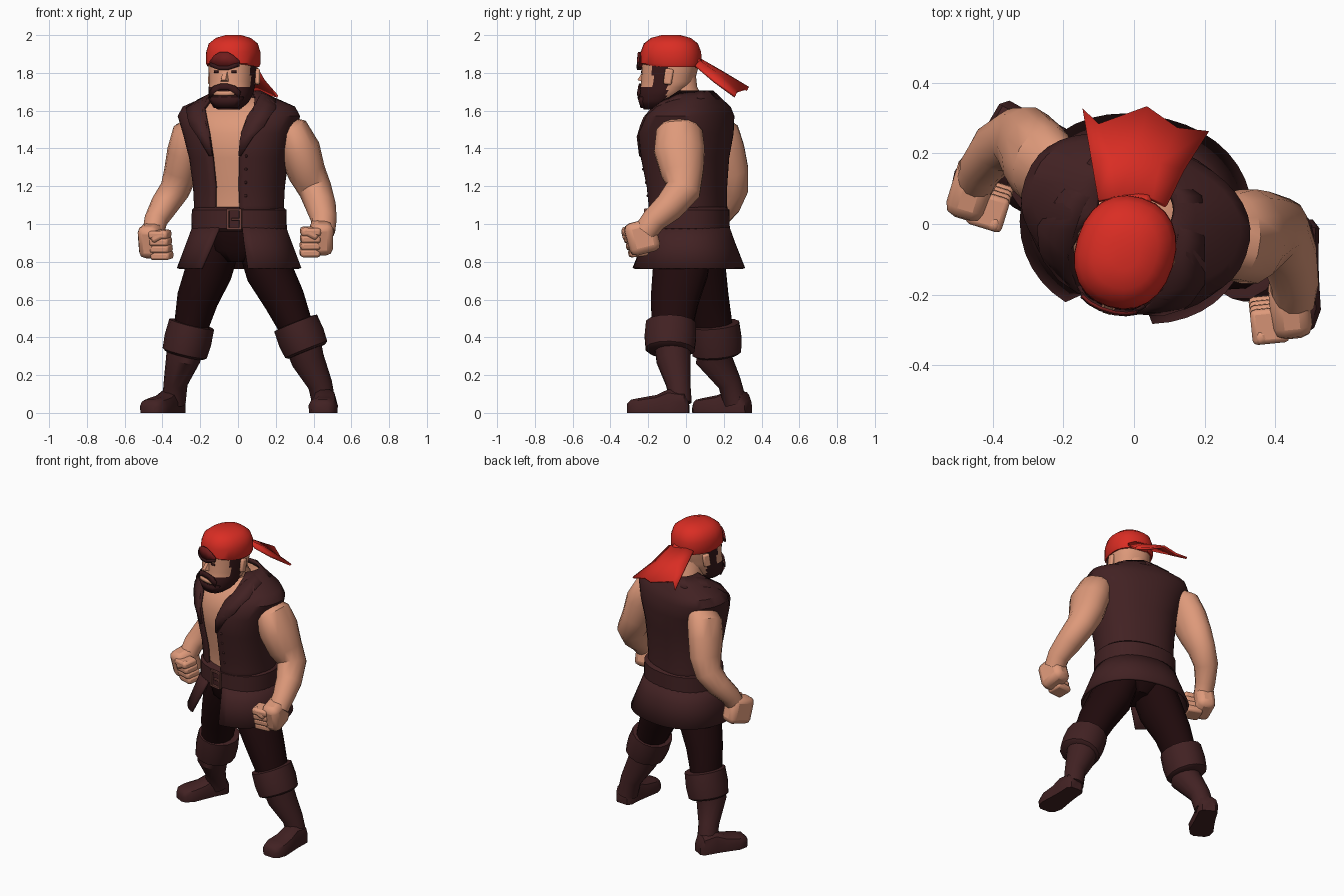
import bpy, bmesh, math
from mathutils import Vector, Matrix

if "Cube" in bpy.data.objects:
    bpy.data.objects.remove(bpy.data.objects["Cube"])

def material(name, r, g, b):
    m = bpy.data.materials.new(name)
    m.diffuse_color = (r, g, b, 1)
    m.use_nodes = True
    m.node_tree.nodes["Principled BSDF"].inputs["Base Color"].default_value = m.diffuse_color
    return m

SKIN = material("skin", 0.73, 0.32, 0.195)
LEATHER = material("dark brown leather", 0.054, 0.0155, 0.0165)
PANTS = material("near black cloth", 0.014, 0.003, 0.0035)
RED = material("red cloth", 0.70, 0.026, 0.017)
HAIR = material("dark hair", 0.038, 0.009, 0.010)
DEEP = material("deep red", 0.16, 0.012, 0.012)
METAL = material("buckle", 0.16, 0.055, 0.045)

def build(name, verts, faces, mats, angle=40, thick=0, bevel=0):
    me = bpy.data.meshes.new(name)
    me.from_pydata([tuple(v) for v in verts], [], faces)
    bm = bmesh.new()
    bm.from_mesh(me)
    bmesh.ops.recalc_face_normals(bm, faces=bm.faces)
    bm.to_mesh(me)
    bm.free()
    for m in (mats if isinstance(mats, list) else [mats]):
        me.materials.append(m)
    o = bpy.data.objects.new(name, me)
    bpy.context.collection.objects.link(o)
    bpy.ops.object.select_all(action='DESELECT')
    o.select_set(True)
    bpy.context.view_layer.objects.active = o
    bpy.ops.object.shade_smooth_by_angle(angle=math.radians(angle))
    if thick:
        s = o.modifiers.new("thickness", 'SOLIDIFY')
        s.thickness, s.offset = thick, 0
    if bevel:
        b = o.modifiers.new("bevel", 'BEVEL')
        b.width, b.segments = bevel, 2
    return o

def loft(name, rings, mats, closed=True, caps=True, **kw):
    n = len(rings[0])
    faces = [(i*n+j, i*n+(j+1) % n, (i+1)*n+(j+1) % n, (i+1)*n+j)
             for i in range(len(rings)-1) for j in range(n if closed else n-1)]
    if closed and caps:
        faces += [tuple(range(n)), tuple((len(rings)-1)*n+j for j in range(n))]
    return build(name, [v for r in rings for v in r], faces, mats, **kw)

def oval(t, rx, ry, k=0.9):
    # t = 0 faces the front (-y), growing towards +x
    s, c = math.sin(t), math.cos(t)
    return (rx*math.copysign(abs(s)**k, s), -ry*math.copysign(abs(c)**k, c))

def place(x, y, z, turn, cx, cy):
    a = math.radians(turn)
    return Vector((cx+x*math.cos(a)-y*math.sin(a), cy+x*math.sin(a)+y*math.cos(a), z))

def arc(a, b, n):
    return [math.radians(a+(b-a)*i/n) for i in range(n+1)]

def tube(name, path, mat, n=14):
    # path points: x, y, z, radius across, [radius front to back]
    pts = [Vector(p[:3]) for p in path]
    rings = []
    for i, p in enumerate(path):
        d = (pts[min(i+1, len(pts)-1)]-pts[max(i-1, 0)]).normalized()
        u = d.cross(Vector((0, 1, 0))).normalized()
        v = d.cross(u)
        rings.append([pts[i]+u*p[3]*math.cos(2*math.pi*j/n)+v*p[-1]*math.sin(2*math.pi*j/n)
                      for j in range(n)])
    return loft(name, rings, mat)

def box(name, c, size, mat, rot=(0, 0, 0), bevel=0.0):
    R = Matrix.Rotation(rot[2], 3, 'Z') @ Matrix.Rotation(rot[1], 3, 'Y') @ Matrix.Rotation(rot[0], 3, 'X')
    vs = [Vector(c)+R @ Vector((x*size[0]/2, y*size[1]/2, z*size[2]/2))
          for x in (-1, 1) for y in (-1, 1) for z in (-1, 1)]
    fs = [(0, 1, 3, 2), (4, 6, 7, 5), (0, 4, 5, 1), (2, 3, 7, 6), (0, 2, 6, 4), (1, 5, 7, 3)]
    return build(name, vs, fs, mat, bevel=bevel)

# Torso shape: z, centre y, half width, half depth, half angle of vest opening
TORSO = [(1.00, .015, .225, .185, 14), (1.10, .01, .225, .185, 14), (1.20, .005, .23, .19, 13),
         (1.35, -.005, .25, .21, 14), (1.48, 0, .285, .225, 15), (1.57, .02, .318, .20, 18),
         (1.615, .035, .295, .165, 24), (1.67, .045, .165, .11, 42), (1.70, .045, .105, .085, 60)]

def torso(z, t, off=0):
    for a, b in zip(TORSO, TORSO[1:]):
        if z <= b[0]:
            break
    f = min(1, (z-a[0])/(b[0]-a[0]))
    cy, rx, ry = (a[i]+(b[i]-a[i])*f for i in (1, 2, 3))
    x, y = oval(t, rx+off, ry+off, .87)
    return place(x, y, z, -19, .005, cy)

loft("chest", [[torso(s[0], t, -.014) for t in arc(0, 350, 35)] for s in TORSO[:-1]], SKIN)
loft("vest", [[torso(s[0], t, .004) for t in arc(s[4], 360-s[4], 36)] for s in TORSO],
     LEATHER, closed=False, thick=.018)
tube("neck", [(-.01, .03, 1.58, .10), (-.02, -.02, 1.70, .085), (-.025, -.04, 1.82, .09)], SKIN)

# Lapels running into the collar, as a strip of inner and outer edges
INNER = [(13, 1.36), (14, 1.45), (17, 1.53), (23, 1.60), (38, 1.655), (75, 1.69), (130, 1.70), (180, 1.70)]
OUTER = [(16, 1.36), (28, 1.46), (38, 1.52), (40, 1.56), (50, 1.61), (80, 1.655), (130, 1.66), (180, 1.66)]
for side, tag in ((1, "left"), (-1, "right")):
    loft("lapel_"+tag, [[torso(z, side*math.radians(a), .017) for a, z in e] for e in (INNER, OUTER)],
         LEATHER, closed=False, thick=.014)
for i in range(4):
    p = torso(1.15+.07*i, math.radians(22), .012)
    box("vest_button", p, (.014, .012, .014), LEATHER, bevel=.004)

# Belt, buckle and open coat skirt
def band(z, rx, ry, ts, turn=-10, c=(.006, .015)):
    return [place(*oval(t, rx, ry), z, turn, *c) for t in ts]

loft("belt", [band(z, r, r-.038, arc(0, 350, 35)) for z, r in
              ((.96, .235), (.975, .252), (1.075, .25), (1.09, .232))], LEATHER)
for dx, dz, w, h in ((0, .05, .075, .014), (0, -.05, .075, .014), (-.034, 0, .014, .11),
                     (.034, 0, .014, .11), (.01, 0, .05, .012)):
    box("buckle_bar", (-.02+dx, -.208-dx*.17, 1.025+dz), (w, .016, h), METAL, (0, 0, -.17), .003)
loft("coat_skirt", [band(z, rx, ry, arc(a, b, 36)) for z, rx, ry, a, b in
                    ((1.0, .235, .20, 10, 347), (.90, .272, .235, 12, 341), (.765, .322, .288, 15, 334))],
     LEATHER, closed=False, thick=.014)

# Pants
loft("pants_seat", [band(z, rx, ry, arc(0, 345, 23)) for z, rx, ry in
                    ((.80, .07, .10), (.86, .17, .155), (.98, .215, .18))], PANTS)
tube("pants_leg_left", [(.09, .0, .95, .11, .15), (.165, -.03, .75, .125, .15),
                        (.245, -.06, .60, .11, .13), (.31, -.075, .45, .09, .11)], PANTS)
tube("pants_leg_right", [(-.08, .04, .95, .11, .15), (-.155, .07, .75, .125, .145),
                         (-.215, .11, .60, .11, .12), (-.25, .14, .45, .09, .11)], PANTS)

# Boots: shaft, folded cuff and foot
def boot(tag, shaft, top, bottom, heel, toe):
    tube("boot_shaft_"+tag, shaft, LEATHER)
    a, b = Vector(top), Vector(bottom)
    ring = [(-.02, .108, .118), (.0, .122, .135), (.5, .126, .140), (.93, .120, .132), (1.0, .104, .115)]
    tube("boot_cuff_"+tag, [(*a.lerp(b, f), rx, ry) for f, rx, ry in ring], LEATHER)
    h, d = Vector(heel), Vector(toe)-Vector(heel)
    n = Vector((-d.y, d.x)).normalized()
    rings = []
    for s, w, z in ((0, .04, .07), (.07, .06, .11), (.33, .062, .125), (.52, .068, .095),
                    (.78, .078, .08), (.94, .062, .07), (1, .036, .05)):
        c = h+d*s
        rings.append([(*(c+n*w*k), z*f) for k, f in
                      ((-.96, 0), (-1, .5), (-.82, .85), (-.4, 1), (.4, 1), (.82, .85), (1, .5), (.96, 0))])
    loft("boot_foot_"+tag, rings, LEATHER)

boot("left", [(.335, -.075, .40, .10), (.37, -.065, .28, .088, .093), (.435, -.04, .15, .065),
              (.455, -.03, .05, .062)], (.305, -.08, .475), (.365, -.085, .325), (.466, .015), (.447, -.31))
boot("right", [(-.27, .16, .40, .10), (-.29, .145, .29, .092, .097), (-.33, .23, .16, .064),
               (-.34, .262, .05, .062)], (-.245, .15, .47), (-.285, .165, .305), (-.318, .33), (-.474, .05))

# Arms
tube("arm_left", [(.22, -.03, 1.525, .06, .09), (.28, -.035, 1.485, .10, .125), (.325, -.035, 1.39, .112, .137),
                  (.365, -.02, 1.27, .10, .115), (.41, -.015, 1.18, .088, .095), (.44, -.09, 1.09, .08),
                  (.455, -.17, 1.02, .068), (.45, -.215, .96, .064)], SKIN)
tube("arm_right", [(-.21, .13, 1.525, .06, .09), (-.255, .165, 1.475, .095, .12), (-.28, .19, 1.38, .096, .125),
                   (-.303, .225, 1.27, .09, .11), (-.335, .24, 1.18, .08, .09), (-.39, .215, 1.10, .074),
                   (-.435, .155, 1.02, .062), (-.45, .115, .95, .057)], SKIN)

# Fists: palm, four curled fingers and a thumb
def fist(tag, c, turn, side):
    def at(x, y, z):
        return Vector(c)+Matrix.Rotation(turn, 3, 'Z') @ Vector((x*side, y, z))
    box("palm_"+tag, at(.028, .01, .01), (.115, .165, .175), SKIN, (.25, 0, turn), .035)
    for i in range(4):
        box("finger_"+tag, at(-.035, -.04+i*.012, .04-i*.037), (.105, .10, .044), SKIN, (.1, 0, turn), .014)
    box("thumb_"+tag, at(-.04, -.07, .03), (.09, .04, .04), SKIN, (0, .5*side, turn), .014)

fist("left", (.415, -.245, .92), .1, 1)
fist("right", (-.435, .085, .905), -.3, -1)

# Head: skin with beard and sideburns chosen by direction and height
def head(x, y, z):
    return place(x, y, z, -17, -.025, -.08)

FACE = [(1.605, -.085, .055, .06), (1.64, -.075, .10, .09), (1.69, -.045, .115, .122),
        (1.74, -.02, .118, .138), (1.80, -.008, .122, .145), (1.86, 0, .125, .15)]

def face_pt(t, z, off=0):
    for a, b in zip(FACE, FACE[1:]):
        if z <= b[0]:
            break
    f = min(1, (z-a[0])/(b[0]-a[0]))
    cy, rx, ry = (a[i]+(b[i]-a[i])*f for i in (1, 2, 3))
    x, y = oval(t, rx+off, ry+off, .85)
    return head(x, y+cy, z)

zs = [1.605+.015*i for i in range(18)]
o = loft("head", [[face_pt(t, z) for t in arc(0, 352.5, 47)] for z in zs], [SKIN, HAIR])
for p in o.data.polygons:
    c = p.center
    q = Matrix.Rotation(math.radians(17), 3, 'Z') @ (c-Vector((-.025, -.08, 0)))
    a = abs(math.degrees(math.atan2(q.x, -q.y)))
    if (c.z < 1.725 and a < 97) or (60 < a < 95 and c.z > 1.72):
        p.material_index = 1

def patch(name, low, high, degs, mat, off, thick=.009):
    ts = [math.radians(d) for d in degs]
    return loft(name, [[face_pt(t, z, off) for t, z in zip(ts, r)] for r in (low, high)], mat,
                closed=False, thick=thick)

patch("moustache", [1.665, 1.69, 1.712, 1.712, 1.69, 1.665], [1.70, 1.73, 1.742, 1.742, 1.73, 1.70],
      [-40, -25, -7, 7, 25, 40], HAIR, .009)
patch("lower_lip", [1.68]*4, [1.704]*4, [-24, -8, 8, 24], SKIN, .008)
patch("chin_beard", [1.615]*6, [1.672]*6, [-55, -30, -10, 10, 30, 55], HAIR, .008)
DEG = [-30, -18, -6, 6, 18, 30]
patch("brow_fold", [1.84, 1.84, 1.832, 1.832, 1.84, 1.84], [1.862, 1.892, 1.91, 1.91, 1.892, 1.862],
      DEG, DEEP, .022)
patch("brows", [1.835, 1.825, 1.815, 1.815, 1.825, 1.835], [1.855, 1.848, 1.835, 1.835, 1.848, 1.855],
      DEG, HAIR, .024)
for s in (-1, 1):
    patch("eye", [1.80]*3, [1.812]*3, [s*14, s*20, s*26], HAIR, .003, .005)
    box("ear", head(s*.127, .025, 1.78), (.025, .045, .085), SKIN, (-.15, 0, -.3+s*.25), .01)
build("nose", [head(*v) for v in ((-.013, -.14, 1.825), (.013, -.14, 1.825), (-.026, -.145, 1.752),
                                  (.026, -.145, 1.752), (-.012, -.182, 1.762), (.012, -.182, 1.762))],
      [(0, 1, 5, 4), (0, 4, 2), (1, 3, 5), (2, 4, 5, 3), (0, 2, 3, 1)], SKIN)

# Head scarf and its trailing tail
rings = []
for z, rx, ry in ((1.83, .133, .156), (1.85, .141, .162), (1.91, .140, .160), (1.955, .127, .143),
                  (1.985, .09, .105), (2.0, .04, .05)):
    rings.append([head(*oval(t, rx, ry), z + (.02*max(0, math.cos(t)) if z < 1.84 else 0))
                  for t in arc(0, 345, 23)])
loft("scarf", rings, RED)
box("scarf_knot", (.0, .065, 1.85), (.10, .04, .05), RED, (-.4, 0, -.1), .016)
loft("scarf_tail", [
    [(-.10, .065, 1.86), (-.05, .075, 1.87), (0, .08, 1.86), (.05, .07, 1.86), (.09, .05, 1.84)],
    [(-.12, .18, 1.795), (-.06, .18, 1.81), (.01, .19, 1.80), (.07, .17, 1.79), (.14, .15, 1.755)],
    [(-.145, .325, 1.71), (-.10, .28, 1.74), (.035, .33, 1.72), (.12, .27, 1.70), (.21, .26, 1.675)]],
    RED, closed=False, thick=.014)
